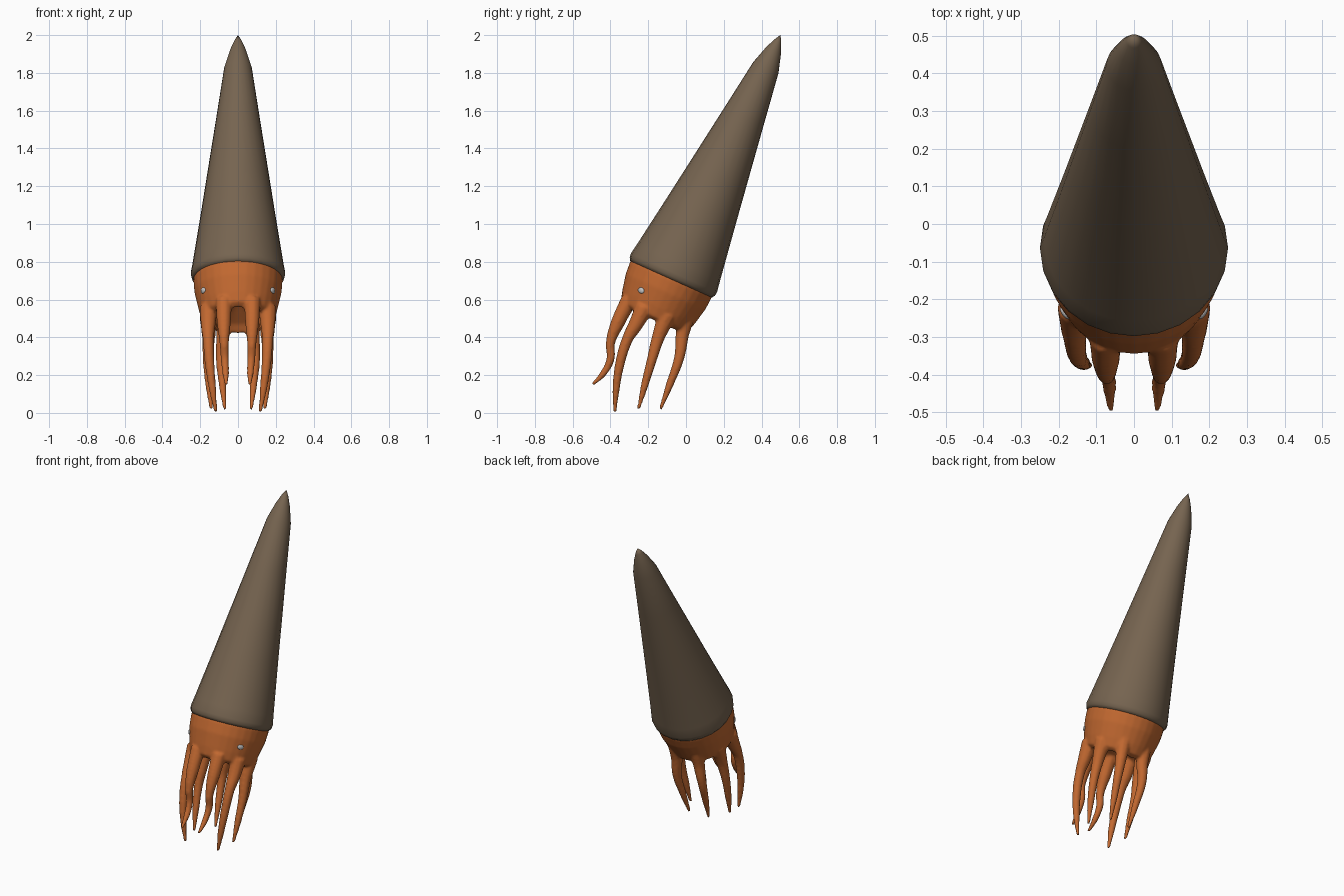
import bpy, bmesh, math
from mathutils import Matrix, Vector

cube = bpy.data.objects.get("Cube")
if cube:
    bpy.data.objects.remove(cube, do_unlink=True)

# Tilted body axis, with its origin at the shell opening
TILT = Matrix.Translation((0, -0.08, 0.705)) @ Matrix.Rotation(-0.421, 4, 'X')


def material(name, rgb):
    m = bpy.data.materials.new(name)
    m.use_nodes = True
    m.diffuse_color = (*rgb, 1)
    m.node_tree.nodes["Principled BSDF"].inputs["Base Color"].default_value = (*rgb, 1)
    return m


def add_object(name, bm, mat):
    mesh = bpy.data.meshes.new(name)
    bmesh.ops.recalc_face_normals(bm, faces=bm.faces)
    for f in bm.faces:
        f.smooth = True
    bm.to_mesh(mesh)
    bm.free()
    mesh.materials.append(mat)
    ob = bpy.data.objects.new(name, mesh)
    bpy.context.collection.objects.link(ob)
    return ob


def revolve(bm, profile, sides):
    """Spin (radius, height) points that start and end on the body axis."""
    rings = []
    for r, h in profile:
        count = sides if r > 0 else 1
        rings.append([bm.verts.new(TILT @ Vector((r * math.sin(math.tau * i / sides),
                                                  r * math.cos(math.tau * i / sides), h)))
                      for i in range(count)])
    for a, b in zip(rings, rings[1:]):
        for i in range(sides):
            j = (i + 1) % sides
            quad = [a[i % len(a)], a[j % len(a)], b[j % len(b)], b[i % len(b)]]
            bm.faces.new(list(dict.fromkeys(quad)))


def add_arm(bm, path, side):
    """Add a tapered tube through (x, y, z, radius) points."""
    cu = bpy.data.curves.new("arm_path", 'CURVE')
    cu.dimensions = '3D'
    cu.bevel_depth = 1
    cu.bevel_resolution = 3
    cu.use_fill_caps = True
    sp = cu.splines.new('BEZIER')
    sp.bezier_points.add(len(path) - 1)
    for p, (x, y, z, r) in zip(sp.bezier_points, path):
        p.co = (x * side, y, z)
        p.radius = r
        p.handle_left_type = p.handle_right_type = 'AUTO'
    ob = bpy.data.objects.new("arm_path", cu)
    bpy.context.collection.objects.link(ob)
    deps = bpy.context.evaluated_depsgraph_get()
    mesh = bpy.data.meshes.new_from_object(ob.evaluated_get(deps))
    bm.from_mesh(mesh)
    bpy.data.objects.remove(ob)
    bpy.data.meshes.remove(mesh)
    bpy.data.curves.remove(cu)


shell_mat = material("shell_brown", (0.18, 0.127, 0.08))
skin_mat = material("skin_orange", (0.54, 0.14, 0.03))
eye_mat = material("eye_grey", (0.55, 0.55, 0.55))

# Long conical shell with a rounded lip
bm = bmesh.new()
revolve(bm, [(0, 0.01), (0.215, 0), (0.237, 0.003), (0.247, 0.018), (0.25, 0.04),
             (0.24, 0.1), (0.193, 0.41), (0.168, 0.58), (0.115, 0.94), (0.073, 1.23),
             (0.043, 1.33), (0.02, 1.385), (0, 1.42)], 24)
add_object("shell", bm, shell_mat)

# Head with a hollow underside, fused with four mirrored pairs of arms
bm = bmesh.new()
revolve(bm, [(0, 0.04), (0.225, 0.04), (0.236, 0), (0.231, -0.07), (0.211, -0.16),
             (0.195, -0.215), (0.165, -0.235), (0.13, -0.2), (0, -0.13)], 32)
arms = [
    [(0.075, -0.30, 0.60, 0.045), (0.075, -0.36, 0.48, 0.038), (0.073, -0.4, 0.37, 0.025),
     (0.07, -0.4, 0.285, 0.022), (0.065, -0.44, 0.206, 0.018), (0.062, -0.495, 0.15, 0.009)],
    [(0.155, -0.22, 0.56, 0.05), (0.158, -0.265, 0.47, 0.04), (0.157, -0.31, 0.39, 0.03),
     (0.15, -0.35, 0.26, 0.026), (0.135, -0.37, 0.127, 0.02), (0.118, -0.376, 0.005, 0.009)],
    [(0.155, -0.1, 0.52, 0.05), (0.156, -0.15, 0.39, 0.034), (0.16, -0.18, 0.285, 0.027),
     (0.153, -0.217, 0.153, 0.021), (0.142, -0.252, 0.018, 0.009)],
    [(0.075, 0, 0.52, 0.05), (0.08, -0.02, 0.41, 0.036), (0.09, -0.035, 0.296, 0.028),
     (0.082, -0.085, 0.153, 0.021), (0.07, -0.136, 0.018, 0.009)],
]
for path in arms:
    for side in (-1, 1):
        add_arm(bm, path, side)
head = add_object("head_and_arms", bm, skin_mat)
remesh = head.modifiers.new("fuse", 'REMESH')
remesh.mode = 'VOXEL'
remesh.voxel_size = 0.008
remesh.use_smooth_shade = True
smooth = head.modifiers.new("soften", 'SMOOTH')
smooth.factor = 0.5
smooth.iterations = 5

# Small flat eyes on the sides of the head
for side, name in ((1, "left_eye"), (-1, "right_eye")):
    direction = Vector((side * 0.19, -0.124, -0.05)).normalized()
    place = (TILT @ Matrix.Translation((side * 0.184, -0.12, -0.116))
             @ direction.to_track_quat('Z', 'Y').to_matrix().to_4x4()
             @ Matrix.Diagonal((0.02, 0.016, 0.008, 1)))
    bm = bmesh.new()
    bmesh.ops.create_uvsphere(bm, u_segments=12, v_segments=8, radius=1, matrix=place)
    add_object(name, bm, eye_mat)
